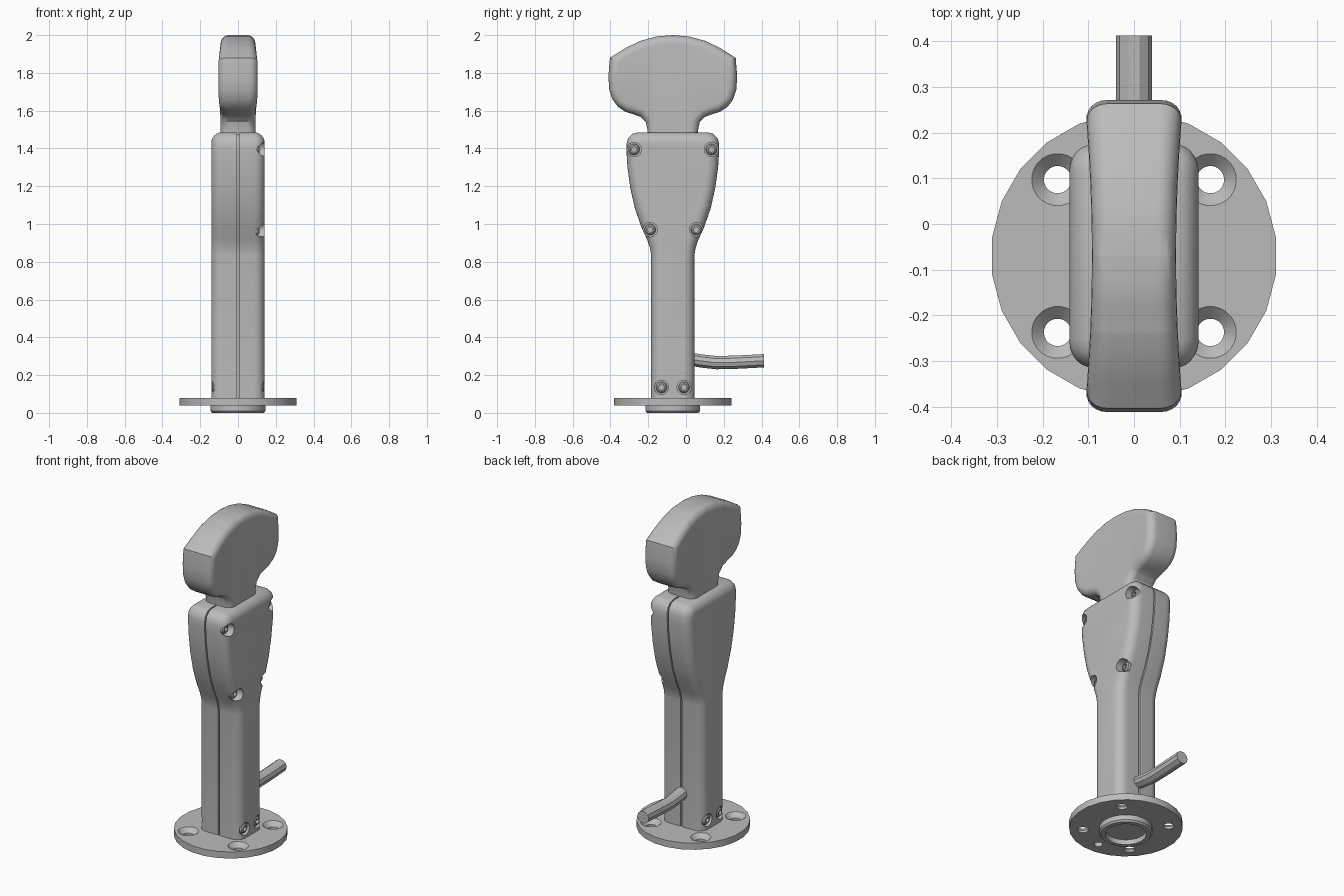
import bpy, bmesh, math
from mathutils import Matrix, Vector

if "Cube" in bpy.data.objects:
    bpy.data.objects.remove(bpy.data.objects["Cube"])

grey = bpy.data.materials.new("plain grey")
grey.use_nodes = True
GREY = (0.5, 0.5, 0.5, 1)
grey.diffuse_color = GREY
grey.node_tree.nodes["Principled BSDF"].inputs["Base Color"].default_value = GREY

MID = -0.07          # y of the shared centre line
parts = []


def finish(name, bm):
    bmesh.ops.recalc_face_normals(bm, faces=bm.faces)
    mesh = bpy.data.meshes.new(name)
    bm.to_mesh(mesh)
    bm.free()
    mesh.materials.append(grey)
    ob = bpy.data.objects.new(name, mesh)
    bpy.context.collection.objects.link(ob)
    parts.append(ob)
    return ob


def lathe(bm, profile, steps, matrix):
    """Revolve (radius, height) points about local z, then place the result."""
    tmp = bmesh.new()
    vs = [tmp.verts.new((r, 0, h)) for r, h in profile]
    es = [tmp.edges.new(pair) for pair in zip(vs, vs[1:])]
    bmesh.ops.rotate(tmp, verts=vs, matrix=Matrix.Rotation(math.pi / steps, 3, 'Z'))
    bmesh.ops.spin(tmp, geom=vs + es, axis=(0, 0, 1), cent=(0, 0, 0),
                   angle=math.tau, steps=steps)
    bmesh.ops.remove_doubles(tmp, verts=tmp.verts, dist=0.0001)
    bmesh.ops.transform(tmp, matrix=matrix, verts=tmp.verts)
    bmesh.ops.recalc_face_normals(tmp, faces=tmp.faces)
    mesh = bpy.data.meshes.new("piece")
    tmp.to_mesh(mesh)
    tmp.free()
    bm.from_mesh(mesh)
    bpy.data.meshes.remove(mesh)


def slab(half, x0, x1, round_off, both=False):
    """Extrude a profile, mirrored about MID, along x and round its cap edges."""
    outline = [(MID + w, z) for w, z in half]
    outline += [(MID - w, z) for w, z in reversed(half) if w > 0]
    low = min(z for w, z in half)
    bm = bmesh.new()
    rings = [[bm.verts.new((x, y, z)) for y, z in outline] for x in (x0, x1)]
    for ring in rings:
        bm.faces.new(ring)
    n = len(outline)
    for i in range(n):
        j = (i + 1) % n
        bm.faces.new((rings[0][i], rings[0][j], rings[1][j], rings[1][i]))
    bmesh.ops.recalc_face_normals(bm, faces=bm.faces)
    caps = (x0, x1) if both else (x1,)
    edges = [e for e in bm.edges
             if any(all(abs(v.co.x - x) < 1e-5 for v in e.verts) for x in caps)
             and any(v.co.z > low + 1e-4 for v in e.verts)]
    if round_off:
        bmesh.ops.bevel(bm, geom=edges, offset=round_off, segments=6,
                        profile=0.5, affect='EDGES', clamp_overlap=False)
    return bm


def cut(ob, bm):
    cutter = finish("cutter", bm)
    cutter.hide_render = True
    mod = ob.modifiers.new("cut", 'BOOLEAN')
    mod.operation, mod.solver, mod.object = 'DIFFERENCE', 'EXACT', cutter
    bpy.context.view_layer.objects.active = ob
    bpy.ops.object.modifier_apply(modifier=mod.name)
    parts.remove(cutter)
    bpy.data.objects.remove(cutter)


def sideways(side, x, y, z):
    return Matrix.Translation((side * x, y, z)) @ Matrix.Rotation(side * math.pi / 2, 4, 'Y')


# Round mounting flange with four countersunk holes and one blind hole below
bm = bmesh.new()
lathe(bm, [(0, 0.04), (0.313, 0.04), (0.313, 0.08), (0, 0.08)], 24,
      Matrix.Translation((0, MID, 0)))
flange = finish("base_flange", bm)
bm = bmesh.new()
for sx in (-1, 1):
    for sy in (-1, 1):
        lathe(bm, [(0, 0.03), (0.03, 0.03), (0.03, 0.054), (0.057, 0.0801),
                   (0.057, 0.1), (0, 0.1)], 24,
              Matrix.Translation((sx * 0.167, MID + sy * 0.167, 0)))
lathe(bm, [(0, 0.03), (0.024, 0.03), (0.024, 0.065), (0, 0.065)], 16,
      Matrix.Translation((0, MID - 0.235, 0)))
cut(flange, bm)

# Recessed locating ring under the flange
bm = bmesh.new()
lathe(bm, [(0, 0.03), (0.113, 0.03), (0.113, 0), (0.137, 0), (0.146, 0.01),
           (0.146, 0.042), (0, 0.042)], 32, Matrix.Translation((0, MID, 0)))
finish("locating_ring", bm)

# Two grip shells with a seam between them
grip = [(0.115, 0.08), (0.115, 0.84), (0.121, 0.875), (0.135, 0.915), (0.165, 0.98),
        (0.2, 1.08), (0.225, 1.19), (0.24, 1.3), (0.245, 1.38), (0.245, 1.425),
        (0.237, 1.455), (0.215, 1.477), (0.185, 1.485)]
top_screws = [(-0.275, 1.395), (0.135, 1.395), (-0.19, 0.97), (0.055, 0.97)]
low_screws = [(-0.13, 0.135), (-0.01, 0.135)]
finish("seam_core", slab([(w - 0.012, z - 0.01 * (z > 1)) for w, z in grip],
                         -0.01, 0.01, 0))

for side, word in ((1, "left"), (-1, "right")):
    shell = finish(word + "_grip_shell", slab(grip, side * 0.004, side * 0.141, 0.055))
    spots = [(p, 0.12) for p in low_screws]
    if side == 1:
        spots += [(p, 0.095) for p in top_screws]
    holes, heads = bmesh.new(), bmesh.new()
    for (y, z), floor in spots:
        place = sideways(side, floor, y, z)
        lathe(holes, [(0, 0), (0.038, 0), (0.038, 0.1), (0, 0.1)], 24, place)
        # Button head with a socket
        lathe(heads, [(0, 0.002), (0.013, 0.002), (0.013, 0.018), (0.02, 0.018),
                      (0.027, 0.012), (0.03, 0), (0.03, -0.01), (0, -0.01)], 18, place)
    cut(shell, holes)
    finish(word + "_screws", heads)

# Paddle head: flared, domed on top, slightly waisted across its thickness
paddle = [(0.134, 1.46), (0.134, 1.5), (0.143, 1.54), (0.17, 1.567), (0.205, 1.58),
          (0.25, 1.594), (0.29, 1.62), (0.32, 1.66), (0.336, 1.71), (0.341, 1.78),
          (0.333, 1.88), (0.25, 1.932), (0.17, 1.97), (0.085, 1.993), (0, 2.0)]
bm = slab(paddle, -0.1, 0.1, 0.045, both=True)
for i in range(-5, 6):
    bmesh.ops.bisect_plane(bm, geom=bm.verts[:] + bm.edges[:] + bm.faces[:],
                           plane_co=(0, MID + i * 0.055, 0), plane_no=(0, 1, 0))
for v in bm.verts:
    v.co.x *= 0.92 + 0.16 * ((v.co.y - MID) / 0.341) ** 2
finish("paddle_head", bm)

# Short cable leaving the back of the grip
bm = bmesh.new()
path = [(0.02, 0.285), (0.08, 0.275), (0.16, 0.266), (0.26, 0.268), (0.412, 0.276)]
rings = []
for y, z in path:
    rings.append([bm.verts.new((0.039 * math.cos(a), y, z + 0.037 * math.sin(a)))
                  for a in (math.tau * k / 10 for k in range(10))])
for a, b in zip(rings, rings[1:]):
    for k in range(10):
        m = (k + 1) % 10
        bm.faces.new((a[k], a[m], b[m], b[k]))
bm.faces.new(rings[0])
bm.faces.new(rings[-1])
finish("cable", bm)

# Smooth shading with sharp edges kept
bpy.ops.object.select_all(action='DESELECT')
for ob in parts:
    ob.select_set(True)
bpy.context.view_layer.objects.active = parts[0]
bpy.ops.object.shade_smooth_by_angle(angle=math.radians(32))
